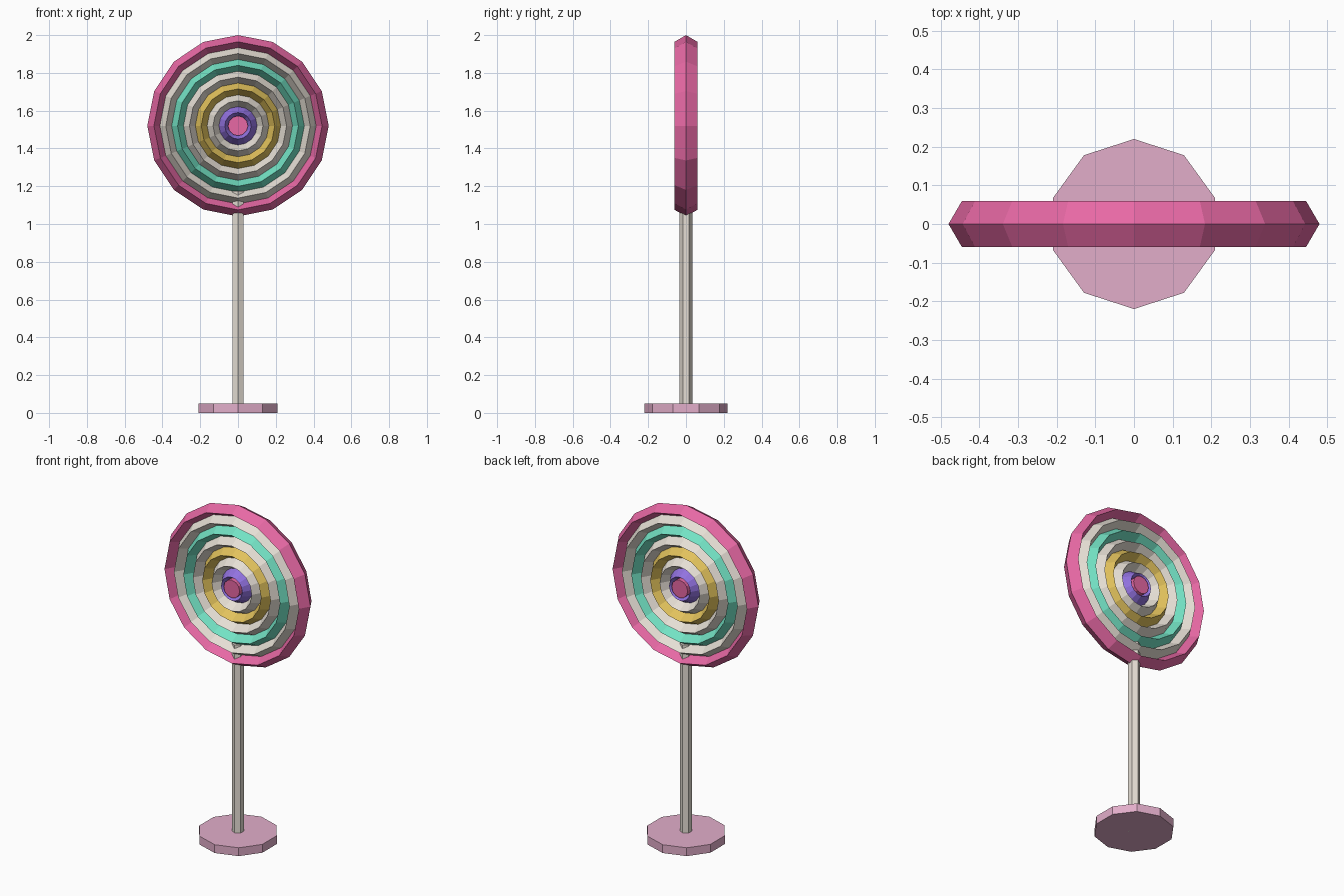
import bpy, bmesh
from math import sin, cos, pi
from mathutils import Matrix

if "Cube" in bpy.data.objects:
    bpy.data.objects.remove(bpy.data.objects["Cube"])


def material(name, rgb):
    # sRGB 0-255 converted to linear
    m = bpy.data.materials.new(name)
    lin = [((c / 255 + 0.055) / 1.055) ** 2.4 for c in rgb]
    m.diffuse_color = (*lin, 1)
    m.use_nodes = True
    m.node_tree.nodes["Principled BSDF"].inputs["Base Color"].default_value = m.diffuse_color
    return m


PINK = material("candy pink", (232, 105, 165))
CREAM = material("cream", (230, 223, 213))
TEAL = material("mint teal", (115, 226, 196))
YELLOW = material("golden yellow", (226, 194, 92))
PURPLE = material("violet", (146, 114, 224))
BASE = material("pale pink", (226, 174, 202))

CENTRE_Z = 1.52


def finish(name, bm, mat):
    bmesh.ops.recalc_face_normals(bm, faces=bm.faces)
    me = bpy.data.meshes.new(name)
    bm.to_mesh(me)
    bm.free()
    me.materials.append(mat)
    ob = bpy.data.objects.new(name, me)
    bpy.context.collection.objects.link(ob)
    return ob


def prism(name, sides, r, z0, z1, mat):
    # upright prism with a corner on the y axis
    bm = bmesh.new()
    turn = Matrix.Translation((0, 0, (z0 + z1) / 2)) @ Matrix.Rotation(pi / 2, 4, 'Z')
    bmesh.ops.create_cone(bm, cap_ends=True, segments=sides, radius1=r, radius2=r,
                          depth=z1 - z0, matrix=turn)
    # make sure a corner lies on the y axis
    v = max(bm.verts, key=lambda q: q.co.y)
    if abs(v.co.x) > 1e-4:
        bmesh.ops.rotate(bm, verts=bm.verts, matrix=Matrix.Rotation(pi / sides, 3, 'Z'))
    return finish(name, bm, mat)


def ring(name, major, mat, half_w=0.035, half_d=0.06, sides=16):
    # ring with a diamond cross-section, facing the y axis
    bm = bmesh.new()
    section = [(half_w, 0), (0, half_d), (-half_w, 0), (0, -half_d)]
    loops = []
    for i in range(sides):
        a = 2 * pi * i / sides
        loops.append([bm.verts.new(((major + w) * sin(a), d,
                                    CENTRE_Z + (major + w) * cos(a)))
                      for w, d in section])
    for i in range(sides):
        p, q = loops[i], loops[(i + 1) % sides]
        for j in range(4):
            k = (j + 1) % 4
            bm.faces.new((p[j], q[j], q[k], p[k]))
    return finish(name, bm, mat)


# Base and stick
prism("base", 10, 0.22, 0, 0.05, BASE)
prism("stick", 6, 0.034, 0, 1.175, CREAM)

# Candy rings from the rim inwards
colours = [PINK, CREAM, TEAL, CREAM, YELLOW, CREAM, PURPLE]
for i, mat in enumerate(colours):
    ring(f"candy_ring_{i + 1}", 0.445 - 0.0625 * i, mat)

# Centre button through the middle
bm = bmesh.new()
bmesh.ops.create_cone(bm, cap_ends=True, segments=12, radius1=0.053, radius2=0.053, depth=0.12,
                      matrix=Matrix.Translation((0, 0, CENTRE_Z)) @ Matrix.Rotation(pi / 2, 4, 'X'))
finish("candy_centre", bm, PINK)
